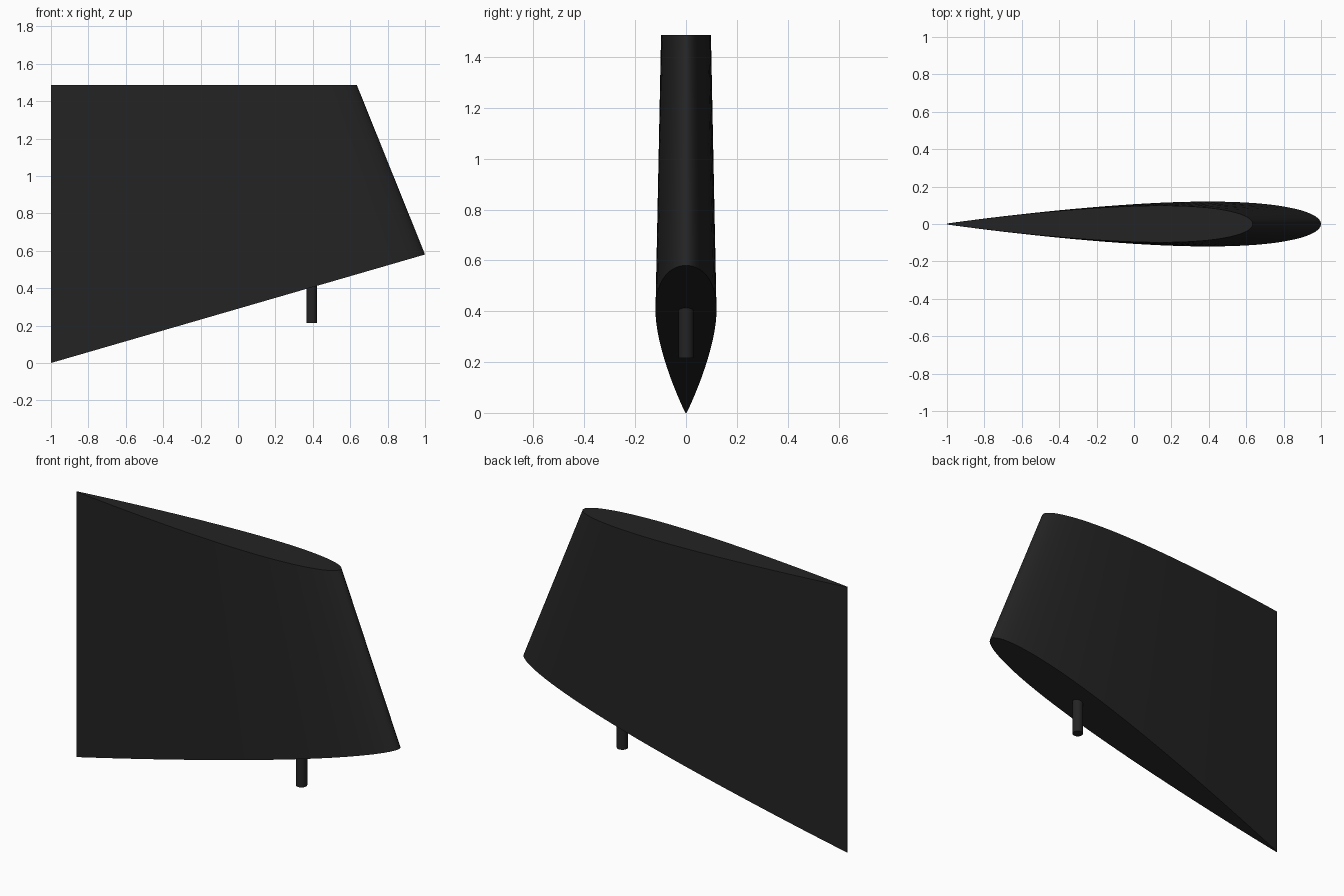
import bpy, bmesh, math

if "Cube" in bpy.data.objects:
    bpy.data.objects.remove(bpy.data.objects["Cube"])

black = bpy.data.materials.new("matte black")
black.diffuse_color = (0.017, 0.017, 0.017, 1)
black.use_nodes = True
black.node_tree.nodes["Principled BSDF"].inputs["Base Color"].default_value = black.diffuse_color


def finish(name, bm):
    bmesh.ops.recalc_face_normals(bm, faces=bm.faces)
    mesh = bpy.data.meshes.new(name)
    bm.to_mesh(mesh)
    bm.free()
    mesh.materials.append(black)
    obj = bpy.data.objects.new(name, mesh)
    bpy.context.collection.objects.link(obj)
    bpy.ops.object.select_all(action='DESELECT')
    obj.select_set(True)
    bpy.context.view_layer.objects.active = obj
    bpy.ops.object.shade_smooth_by_angle(angle=math.radians(30))
    return obj


def half_thickness(t):
    # symmetric foil, 12 % thick, t = 0 at the leading edge
    return 0.6 * (0.2969 * math.sqrt(t) - 0.1260 * t - 0.3516 * t**2
                  + 0.2843 * t**3 - 0.1015 * t**4)


def section(bm, chord, z_tail, z_nose):
    # closed foil outline, tail at x = -1, nose towards +x
    n = 40
    ts = [(1 - math.cos(math.pi * i / n)) / 2 for i in range(n + 1)]
    outline = [(t, half_thickness(t)) for t in reversed(ts)]
    outline += [(t, -half_thickness(t)) for t in ts[1:]]
    return [bm.verts.new((-1 + chord * (1 - t), chord * y,
                          z_nose + (z_tail - z_nose) * t)) for t, y in outline]


# Rudder blade: slanted root section lofted to a level tip section
bm = bmesh.new()
root = section(bm, 2.0, 0.0, 0.58)
tip = section(bm, 1.635, 1.487, 1.487)
for i in range(len(root)):
    j = (i + 1) % len(root)
    bm.faces.new((root[i], root[j], tip[j], tip[i]))
bm.faces.new(root)
bm.faces.new(tip)
finish("rudder_blade", bm)

# Pivot pin, its upper end set into the blade
bm = bmesh.new()
bmesh.ops.create_cone(bm, cap_ends=True, segments=32, radius1=0.029,
                      radius2=0.029, depth=0.235)
pin = finish("pivot_pin", bm)
pin.location = (0.394, 0, 0.3325)
